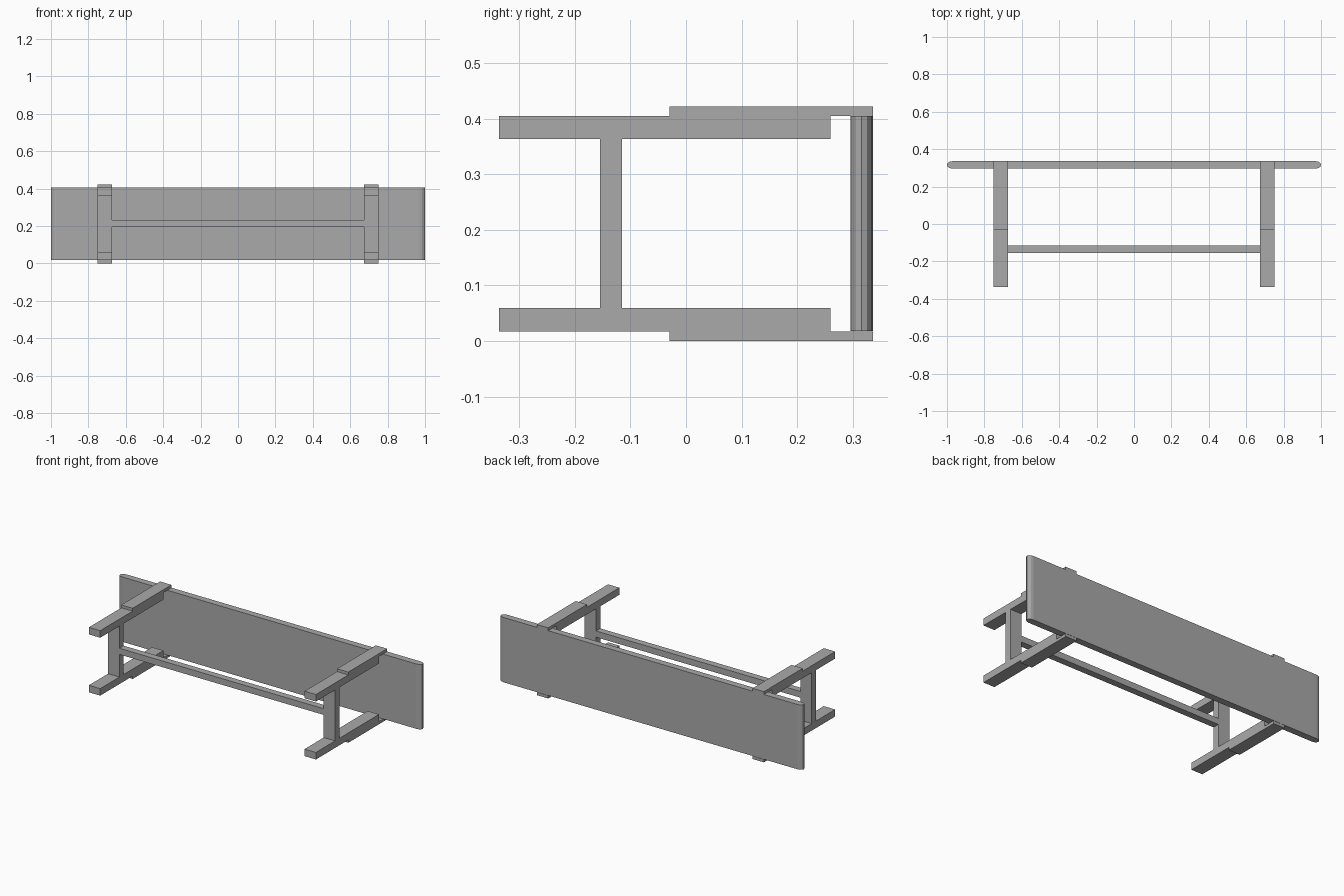
import bpy
import bmesh
from math import sin, cos, pi

cube = bpy.data.objects.get("Cube")
if cube:
    bpy.data.objects.remove(cube, do_unlink=True)

# Single plain grey finish
grey = bpy.data.materials.new("plain_grey")
grey.use_nodes = True
grey.diffuse_color = (0.4, 0.4, 0.4, 1)
grey.node_tree.nodes["Principled BSDF"].inputs["Base Color"].default_value = grey.diffuse_color


def prism(name, outline, axis, start, end):
    """Extrude a 2D outline along x (outline in y, z) or along z (outline in x, y)."""
    bm = bmesh.new()
    place = (lambda a, b: (start, a, b)) if axis == "x" else (lambda a, b: (a, b, start))
    step = (end - start, 0, 0) if axis == "x" else (0, 0, end - start)
    face = bm.faces.new([bm.verts.new(place(a, b)) for a, b in outline])
    grown = bmesh.ops.extrude_face_region(bm, geom=[face], use_keep_orig=True)
    moved = [v for v in grown["geom"] if isinstance(v, bmesh.types.BMVert)]
    bmesh.ops.translate(bm, verts=moved, vec=step)
    bmesh.ops.recalc_face_normals(bm, faces=bm.faces)
    mesh = bpy.data.meshes.new(name)
    bm.to_mesh(mesh)
    bm.free()
    mesh.materials.append(grey)
    obj = bpy.data.objects.new(name, mesh)
    bpy.context.collection.objects.link(obj)
    return obj


def rect(a0, a1, b0, b1):
    return [(a0, b0), (a1, b0), (a1, b1), (a0, b1)]


BOTTOM, TOP, HEIGHT = 0.018, 0.405, 0.422

# Long panel with rounded ends
panel = []
for side in (1, -1):
    for i in range(7):
        t = -pi / 2 + pi * i / 6
        panel.append((side * (0.97 + 0.03 * cos(t)), 0.316 + side * 0.02 * sin(t)))
prism("panel", panel, "z", BOTTOM, TOP)

# Stepped rail profile: thick arm, raised cap and thin lip over the panel
rail = [(-0.336, 0.363), (0.26, 0.363), (0.26, TOP), (0.336, TOP),
        (0.336, HEIGHT), (-0.03, HEIGHT), (-0.03, TOP), (-0.336, TOP)]
lower_rail = [(y, HEIGHT - z) for y, z in rail]

# Two end frames
for side, x0 in (("left", 0.675), ("right", -0.75)):
    x1 = x0 + 0.075
    prism(side + "_upper_rail", rail, "x", x0, x1)
    prism(side + "_lower_rail", lower_rail, "x", x0, x1)
    prism(side + "_post", rect(-0.155, -0.115, 0.059, 0.363), "x", x0, x1)

# Stretcher joining the posts
prism("stretcher", rect(-0.155, -0.115, 0.194, 0.231), "x", -0.675, 0.675)
